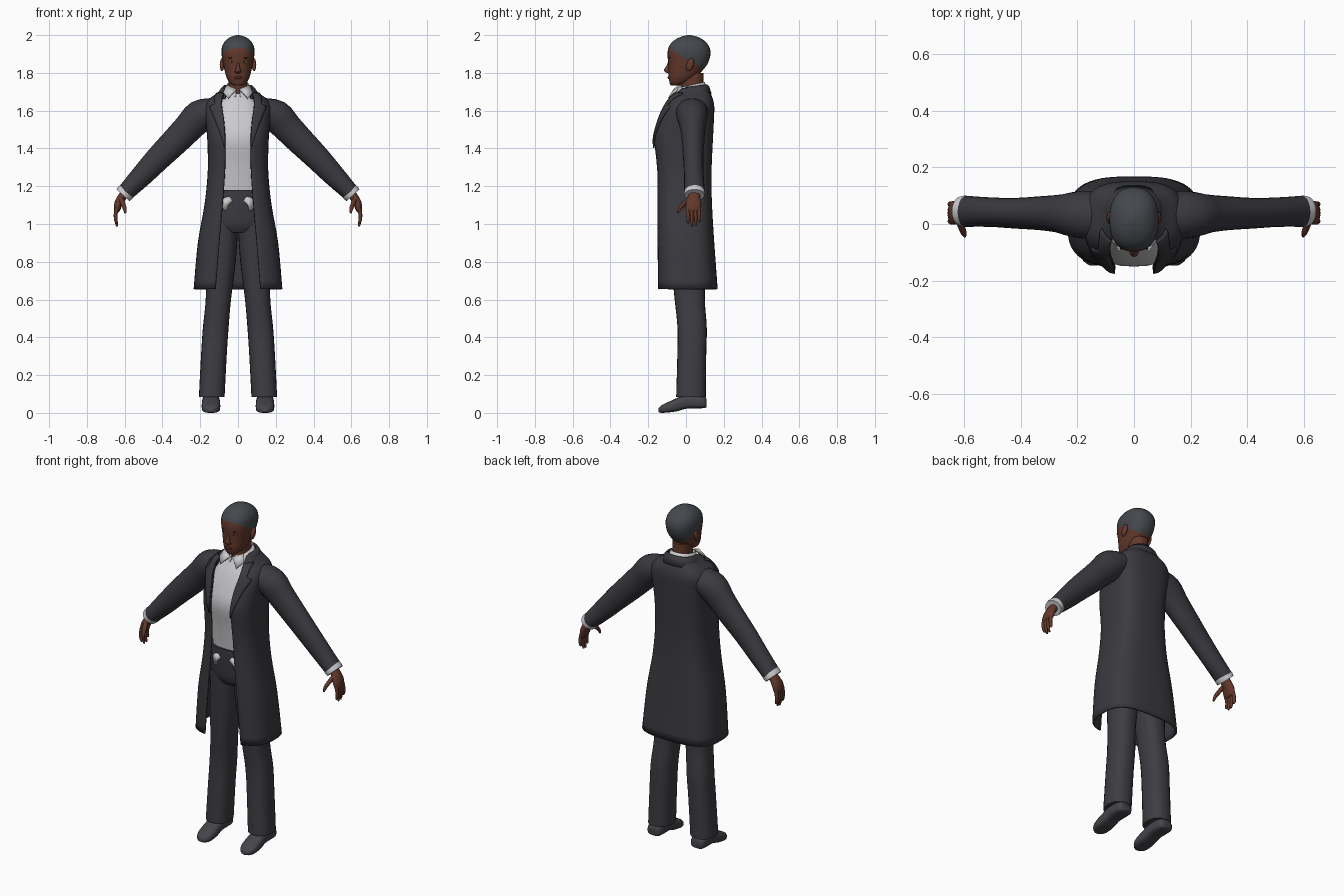
import bpy, bmesh, math
from mathutils import Vector as V

if "Cube" in bpy.data.objects:
    bpy.data.objects.remove(bpy.data.objects["Cube"])

def mat(name, r, g, b):
    m = bpy.data.materials.new(name)
    m.diffuse_color = (r, g, b, 1)
    m.use_nodes = True
    m.node_tree.nodes["Principled BSDF"].inputs["Base Color"].default_value = m.diffuse_color
    return m

COAT = mat("charcoal coat", .042, .042, .05)
TROUSER = mat("charcoal trousers", .047, .046, .055)
SHOE = mat("shoe grey", .058, .058, .068)
HAIR = mat("hair slate", .058, .064, .074)
SKIN = mat("brown skin", .125, .04, .024)
LIP = mat("dark lips", .085, .025, .018)
SHIRT = mat("light shirt", .6, .6, .62)
DARK = mat("dark iris", .012, .01, .01)
EYE = mat("eye white", .4, .38, .36)

def finish(name, bm, m, angle=50, recalc=True):
    if recalc:
        bmesh.ops.recalc_face_normals(bm, faces=bm.faces)
    me = bpy.data.meshes.new(name)
    bm.to_mesh(me)
    bm.free()
    me.materials.append(m)
    ob = bpy.data.objects.new(name, me)
    bpy.context.collection.objects.link(ob)
    bpy.ops.object.select_all(action='DESELECT')
    bpy.context.view_layer.objects.active = ob
    ob.select_set(True)
    bpy.ops.object.shade_smooth_by_angle(angle=math.radians(angle))
    return ob

def smooth(rows, n=4):
    """Catmull-Rom interpolation between table rows."""
    out, k = [], len(rows)
    for i in range(k - 1):
        a, b, c, d = (rows[max(0, min(k - 1, i + j))] for j in (-1, 0, 1, 2))
        for s in range(n):
            t = s / n
            out.append([.5 * (2*q + (r-p)*t + (2*p-5*q+4*r-u)*t*t + (3*q-p-3*r+u)*t**3)
                        for p, q, r, u in zip(a, b, c, d)])
    return out + [list(rows[-1])]

def loft(rings, closed=True, caps=True):
    bm = bmesh.new()
    vs = [[bm.verts.new(p) for p in r] for r in rings]
    n = len(vs[0])
    for a, b in zip(vs, vs[1:]):
        for j in range(n if closed else n - 1):
            k = (j + 1) % n
            bm.faces.new((a[j], a[k], b[k], b[j]))
    if closed and caps:
        bm.faces.new(vs[0][::-1])
        bm.faces.new(vs[-1])
    return bm

def level(z, w, f, b, e=2.3, segs=28, opening=None, cx=0):
    """Rounded horizontal section from front y=f to back y=b; may be open in front."""
    t0 = 0 if opening is None else math.asin(min(1, (opening / w) ** (e / 2)))
    pts, last = [], segs if opening is None else segs - 1
    for i in range(segs):
        t = t0 + (2 * math.pi - 2 * t0) * i / last
        s, c = math.sin(t), -math.cos(t)
        pts.append(V((cx + w * math.copysign(abs(s) ** (2 / e), s),
                      (f + b) / 2 + (b - f) / 2 * math.copysign(abs(c) ** (2 / e), c), z)))
    return pts

def tube(rows, segs=14):
    """Sections (x, y, z, radius, y radius) square to a path."""
    P = [V(r[:3]) for r in rows]
    out = []
    for i, r in enumerate(rows):
        d = (P[min(i + 1, len(P) - 1)] - P[max(i - 1, 0)]).normalized()
        u = V((0, 1, 0)).cross(d).normalized()
        v = d.cross(u)
        out.append([P[i] + u * r[3] * math.cos(a) + v * r[4] * math.sin(a)
                    for a in (2 * math.pi * j / segs for j in range(segs))])
    return out

def flip(rings, s):
    return [[V((p.x * s, p.y, p.z)) for p in r] for r in rings]

def ball(name, c, size, m, tilt=0):
    bm = bmesh.new()
    bmesh.ops.create_uvsphere(bm, u_segments=14, v_segments=8, radius=1)
    for v in bm.verts:
        v.co = V((v.co.x * size[0], v.co.y * size[1], v.co.z * size[2]))
        v.co = V((v.co.x, v.co.y + tilt * v.co.z, v.co.z)) + V(c)
    return finish(name, bm, m)

def solid(ob, t, off=-1):
    md = ob.modifiers.new("thickness", 'SOLIDIFY')
    md.thickness, md.offset = t, off

# Head, with the hair cut along a slanted hairline
head = [(1.733, .02, -.08, -.03), (1.745, .042, -.086, .005), (1.775, .06, -.092, .05),
        (1.81, .07, -.093, .085), (1.85, .079, -.094, .115), (1.90, .087, -.098, .13),
        (1.94, .084, -.09, .122), (1.97, .067, -.066, .098), (1.99, .04, -.03, .064),
        (2.0, .008, .008, .025)]
bm = loft([level(*r) for r in smooth(head)])
org, nor = V((0, -.09, 1.93)), V((0, .62, 1))
bmesh.ops.bisect_plane(bm, geom=bm.verts[:] + bm.edges[:] + bm.faces[:], plane_co=org, plane_no=nor)
for f in bm.faces:
    f.material_index = int((f.calc_center_median() - org).dot(nor) > 0)
finish("head", bm, SKIN).data.materials.append(HAIR)
neck = [(1.64, .06, -.03, .10), (1.70, .05, -.03, .092), (1.80, .05, -.03, .092)]
finish("neck", loft([level(*r) for r in smooth(neck)]), SKIN)

# Face
nose = [(1.797, .012, -.094, -.07), (1.806, .018, -.112, -.07), (1.818, .013, -.116, -.07),
        (1.84, .008, -.102, -.07), (1.865, .006, -.094, -.07)]
finish("nose", loft([level(*r, segs=12) for r in smooth(nose, 2)]), SKIN)
ball("lips", (0, -.089, 1.775), (.022, .008, .008), LIP)
for s, side in ((-1, "left"), (1, "right")):
    ball(side + "_eye", (s * .033, -.083, 1.858), (.012, .005, .005), EYE)
    ball(side + "_iris", (s * .033, -.0865, 1.858), (.005, .003, .005), DARK)
    ball(side + "_brow", (s * .034, -.086, 1.879), (.017, .005, .003), DARK)
    ball(side + "_ear", (s * .085, .022, 1.843), (.012, .02, .034), SKIN, .25)

# Shirt, its collar band and collar points
shirt = [(1.12, .125, -.108, .095), (1.2, .13, -.115, .1), (1.32, .135, -.13, .105),
         (1.45, .14, -.15, .11), (1.55, .14, -.122, .115), (1.63, .115, -.085, .115),
         (1.69, .065, -.045, .10)]
finish("shirt", loft([level(*r, e=2.7) for r in smooth(shirt)]), SHIRT)
band = [(1.665, .082, -.062, .115), (1.70, .072, -.055, .11), (1.735, .06, -.046, .10)]
rings = [level(*r, opening=.012) for r in band]
for r in rings:
    for p in r:
        p.z += .22 * (p.y - .02)
solid(finish("shirt_collar", loft(rings, closed=False), SHIRT, recalc=False), .006)
for s, side in ((-1, "left"), (1, "right")):
    bm = bmesh.new()
    bm.faces.new([bm.verts.new((s * x, y, z)) for x, y, z in
                  ((.008, -.062, 1.712), (.06, -.035, 1.735), (.078, -.06, 1.695), (.052, -.092, 1.665))])
    solid(finish(side + "_collar_point", bm, SHIRT), .008, 0)

# Open long coat: z, half width, front, back, half opening
coat = [(.655, .235, -.155, .168, .12), (.9, .213, -.156, .15, .10), (1.1, .178, -.156, .138, .083),
        (1.25, .162, -.155, .135, .072), (1.35, .16, -.162, .138, .068), (1.45, .163, -.17, .143, .068),
        (1.55, .172, -.145, .148, .075), (1.62, .175, -.115, .15, .085), (1.66, .155, -.09, .143, .085),
        (1.69, .115, -.065, .13, .078), (1.72, .082, -.04, .115, .07)]
rows = smooth(coat)
body = [level(z, w, f, b, 3, 44, o) for z, w, f, b, o in rows]
solid(finish("coat_body", loft(body, closed=False), COAT, recalc=False), .01)
neckband = [(1.685, .118, -.068, .137), (1.725, .092, -.05, .124), (1.74, .078, -.03, .112)]
rings = [level(*r, opening=.07) for r in neckband]
for r in rings:
    for p in r:
        p.z += .12 * (p.y - .115)
solid(finish("coat_collar", loft(rings, closed=False), COAT, recalc=False), .01)

# Lapels laid on the coat front, with a notch near the top
lapel = [r for r in rows if 1.4 < r[0] < 1.695]
for s, side in ((-1, "left"), (1, "right")):
    rings = []
    for z, w, f, b, o in lapel:
        wide = .065 * min(1, (z - 1.39) / .22) * (1 if z < 1.63 else .6)
        ring = []
        for i in range(5):
            x = min(o + wide * i / 4, w * .97)
            y = (f + b) / 2 - (b - f) / 2 * (1 - (x / w) ** 3) ** (1 / 3)
            ring.append(V((s * x, y - .006, z + .002)))
        rings.append(ring)
    solid(finish(side + "_lapel", loft(rings, closed=False), COAT, 30), .008, 0)

# Sleeves, shirt cuffs and hands
sleeve = [(.12, .03, 1.605, .065, .085), (.20, .033, 1.573, .085, .082), (.26, .036, 1.512, .079, .068),
          (.33, .038, 1.44, .074, .06), (.42, .038, 1.35, .067, .054), (.51, .042, 1.255, .058, .052),
          (.597, .045, 1.165, .046, .055)]
cuff = [(.575, .045, 1.188, .044, .05), (.597, .045, 1.165, .049, .056), (.609, .045, 1.152, .046, .053)]
palm = [(.585, .045, 1.178, .022, .03), (.612, .043, 1.145, .023, .032), (.632, .04, 1.11, .022, .042),
        (.641, .038, 1.075, .017, .041), (.642, .038, 1.062, .008, .034)]
thumb = [(.618, .02, 1.13, .014, .016), (.608, -.012, 1.105, .012, .013),
         (.6, -.033, 1.082, .01, .01), (.597, -.043, 1.058, .005, .005)]
for s, side in ((-1, "left"), (1, "right")):
    finish(side + "_sleeve", loft(flip(tube(smooth(sleeve, 3), 20), s)), COAT)
    finish(side + "_shirt_cuff", loft(flip(tube(cuff, 20), s)), SHIRT)
    finish(side + "_palm", loft(flip(tube(smooth(palm, 3)), s)), SKIN)
    finish(side + "_thumb", loft(flip(tube(smooth(thumb, 3), 10), s)), SKIN)
    for i, tip in enumerate((1.005, .987, .99, 1.012)):
        y = .008 + .02 * i
        finger = [(.641, y, 1.085, .011, .011), (.648, y + .002, 1.05, .01, .01),
                  (.646, y + .003, 1.02, .009, .009), (.64, y + .003, tip, .005, .005)]
        finish(f"{side}_finger_{i + 1}", loft(flip(tube(smooth(finger, 3), 10), s)), SKIN)

# Trousers
hips = [(.955, .09, -.085, .09), (1.0, .14, -.108, .11), (1.1, .145, -.12, .11), (1.18, .14, -.124, .106)]
finish("trouser_hips", loft([level(*r, e=2.6) for r in smooth(hips)]), TROUSER)
leg = [(.085, .068, -.052, .105, .139), (.3, .068, -.046, .107, .128), (.45, .068, -.045, .11, .118),
       (.6, .067, -.06, .10, .104), (.8, .077, -.08, .105, .089), (1.02, .077, -.1, .108, .074)]
shoe = [(.108, .03, .075, .03), (.095, .025, .09, .043), (.05, .024, .1, .047), (.0, .022, .098, .046),
        (-.05, .008, .078, .049), (-.1, .002, .055, .048), (-.13, 0, .04, .036), (-.146, .004, .025, .014)]
patch = ((.028, 1.125), (.045, 1.145), (.07, 1.14), (.085, 1.12), (.083, 1.085),
         (.07, 1.068), (.058, 1.075), (.052, 1.1))
for s, side in ((-1, "left"), (1, "right")):
    finish(side + "_trouser_leg", loft(flip([level(z, w, f, b, 2.4, 24, None, c)
                                             for z, w, f, b, c in smooth(leg)], s)), TROUSER)
    rings = []
    for y, lo, hi, w in smooth(shoe, 3):
        ring = []
        for j in range(20):
            a = 2 * math.pi * j / 20
            c, q = math.cos(a), math.sin(a)
            e = .5 if q < 0 else .85          # flat sole, rounded upper
            ring.append(V((s * (.143 + w * math.copysign(abs(c) ** .7, c)), y,
                           (lo + hi) / 2 + (hi - lo) / 2 * math.copysign(abs(q) ** e, q))))
        rings.append(ring)
    finish(side + "_shoe", loft(rings), SHOE)
    # Shirt patch showing through at the waist
    bm = bmesh.new()
    bm.faces.new([bm.verts.new((s * x, -.004 - .115 * (1 - (x / .145) ** 2.6) ** (1 / 2.6) - .005, z))
                  for x, z in patch])
    solid(finish(side + "_shirt_patch", bm, SHIRT), .008, 0)
